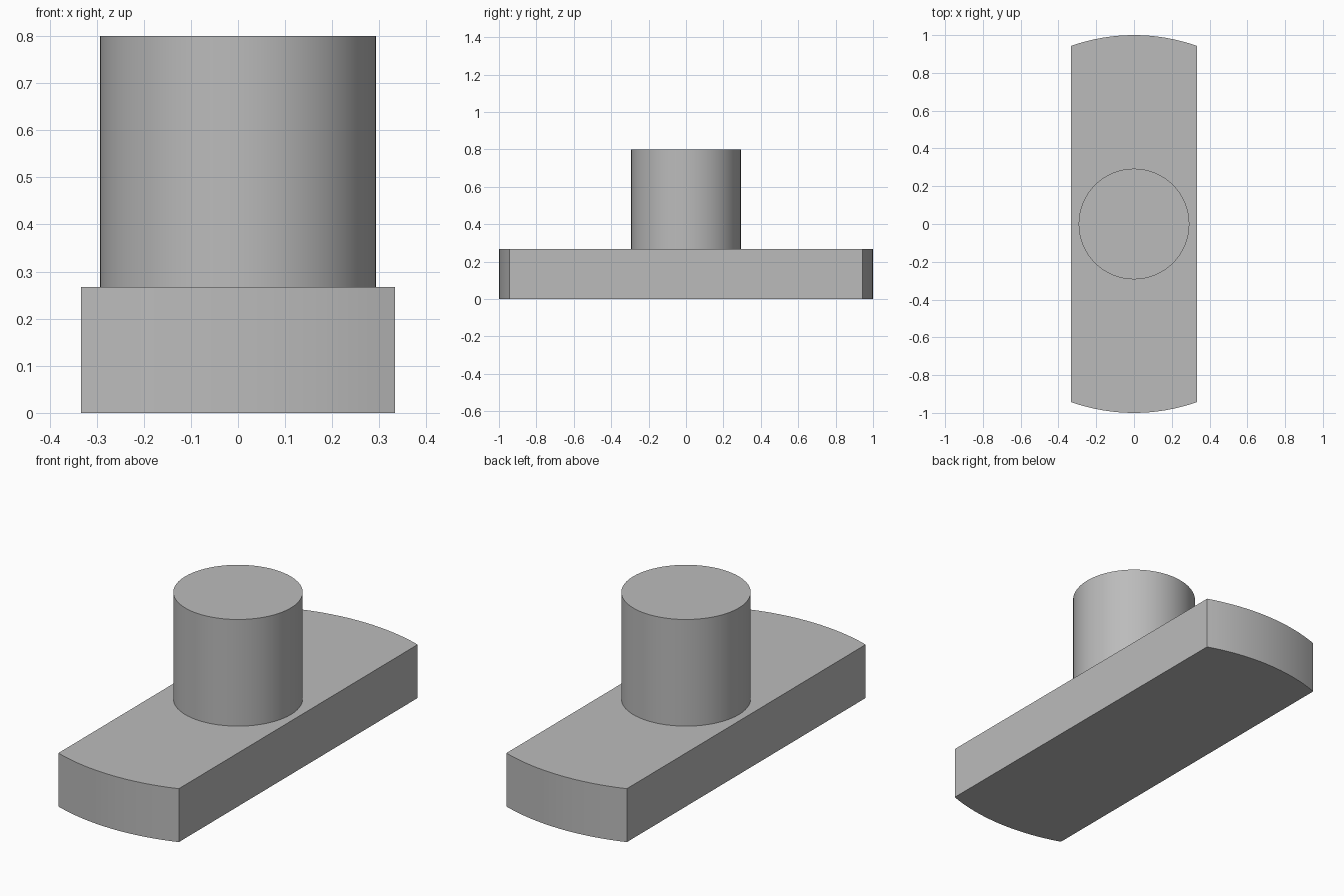
import bpy
import bmesh
from math import asin, cos, sin, pi

cube = bpy.data.objects.get("Cube")
if cube:
    bpy.data.objects.remove(cube, do_unlink=True)

HALF_WIDTH = 0.333
BASE_TOP = 0.267
POST_TOP = 0.8
POST_RADIUS = 0.293

# One plain grey for the whole model
grey = bpy.data.materials.new("grey")
grey.use_nodes = True
colour = (0.5, 0.5, 0.5, 1)
grey.diffuse_color = colour
grey.node_tree.nodes["Principled BSDF"].inputs["Base Color"].default_value = colour


def arc(radius, start, end, steps):
    return [(radius * cos(start + (end - start) * i / steps),
             radius * sin(start + (end - start) * i / steps))
            for i in range(steps + 1)]


def extrude_outline(name, outline, bottom, top):
    """Solid prism over a closed outline, smooth on its curved sides."""
    bm = bmesh.new()
    face = bm.faces.new([bm.verts.new((x, y, bottom)) for x, y in outline])
    result = bmesh.ops.extrude_face_region(bm, geom=[face], use_keep_orig=True)
    raised = [v for v in result["geom"] if isinstance(v, bmesh.types.BMVert)]
    bmesh.ops.translate(bm, verts=raised, vec=(0, 0, top - bottom))
    bmesh.ops.recalc_face_normals(bm, faces=bm.faces[:])
    mesh = bpy.data.meshes.new(name)
    bm.to_mesh(mesh)
    bm.free()
    mesh.materials.append(grey)
    obj = bpy.data.objects.new(name, mesh)
    bpy.context.collection.objects.link(obj)
    bpy.ops.object.select_all(action="DESELECT")
    obj.select_set(True)
    bpy.context.view_layer.objects.active = obj
    bpy.ops.object.shade_smooth_by_angle(angle=pi / 6)
    return obj


# Base bar: a unit disc trimmed by two parallel sides
spread = asin(HALF_WIDTH)
back_end = arc(1, pi / 2 - spread, pi / 2 + spread, 16)
front_end = [(-x, -y) for x, y in back_end]
extrude_outline("base_bar", back_end + front_end, 0, BASE_TOP)

# Round post standing on the middle of the bar
extrude_outline("post", arc(POST_RADIUS, 0, 2 * pi, 64)[:-1], BASE_TOP, POST_TOP)
